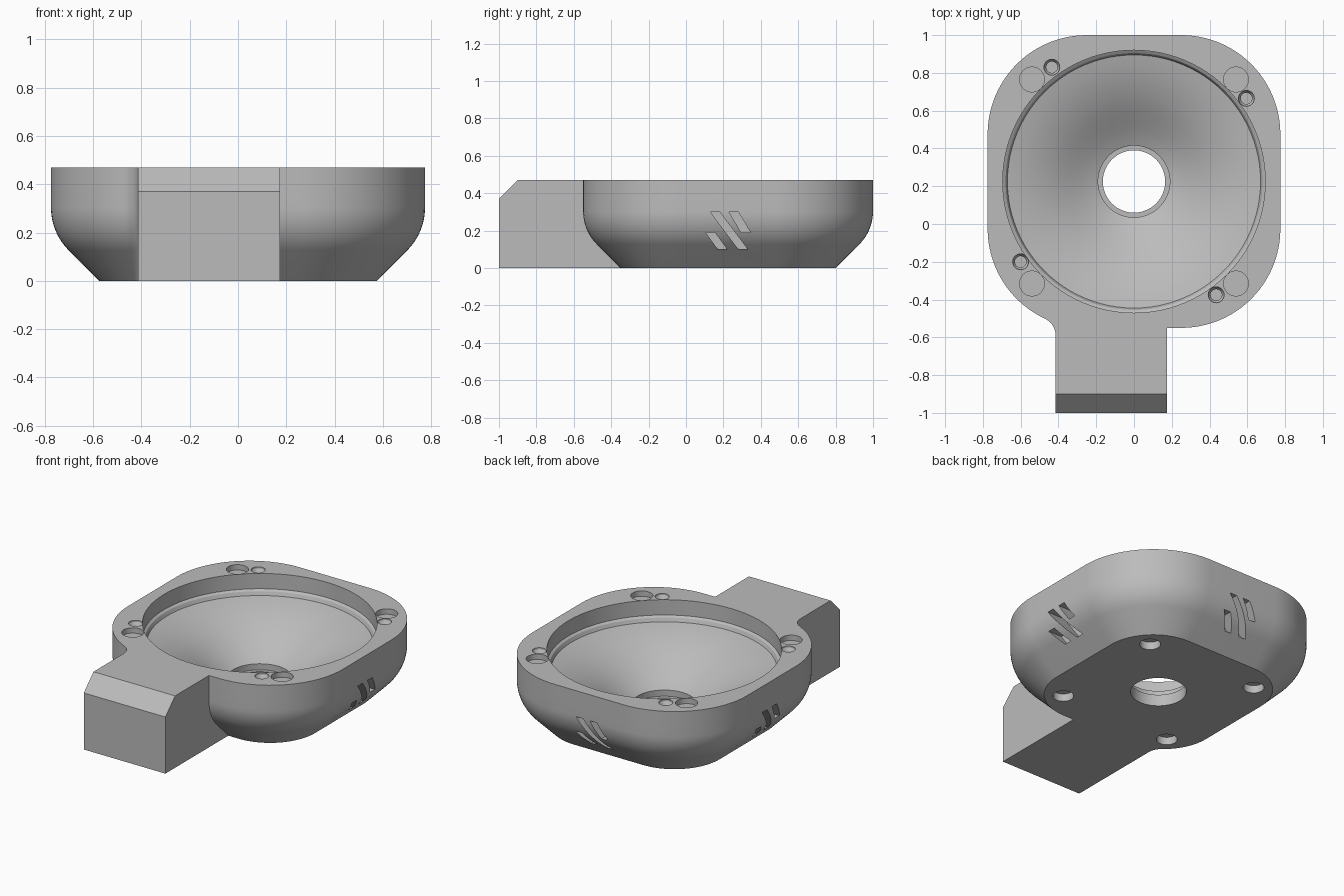
import bpy, bmesh
from math import sin, cos, pi, sqrt, atan2
from mathutils import Matrix, Vector

if "Cube" in bpy.data.objects:
    bpy.data.objects.remove(bpy.data.objects["Cube"])

CY, HALF, CORNER, TOP = 0.225, 0.775, 0.525, 0.47
STEM_L, STEM_R, FILLET = -0.415, 0.175, 0.1
OFF = HALF - CORNER

grey = bpy.data.materials.new("plain grey")
grey.use_nodes = True
grey.diffuse_color = (0.5, 0.5, 0.5, 1)
grey.node_tree.nodes["Principled BSDF"].inputs["Base Color"].default_value = (0.5, 0.5, 0.5, 1)


def arc(cx, cy, r, a0, a1, n):
    return [(cx + r * cos(a0 + (a1 - a0) * i / n), cy + r * sin(a0 + (a1 - a0) * i / n))
            for i in range(n + 1)]


def outline(inset, front):
    """Rounded square with a stem, one side of which blends in with a fillet."""
    r = CORNER - inset
    pts = [(STEM_R, CY - HALF + inset)]
    for sx, sy, a in ((1, -1, -pi / 2), (1, 1, 0), (-1, 1, pi / 2)):
        pts += arc(sx * OFF, CY + sy * OFF, r, a, a + pi / 2, 24)
    dx = STEM_L - FILLET + OFF
    dy = -sqrt((r + FILLET) ** 2 - dx ** 2)
    meet = atan2(dy, dx) + 2 * pi
    pts += arc(-OFF, CY - OFF, r, pi, meet, 18)
    pts += arc(dx - OFF, CY - OFF + dy, FILLET, meet - pi, 0, 10)[1:]
    return pts + [(STEM_L, front), (STEM_R, front)]


def loft(bm, rings):
    rings = [[bm.verts.new(p) for p in ring] for ring in rings]
    for low, high in zip(rings, rings[1:]):
        for i in range(len(low)):
            j = (i + 1) % len(low)
            bm.faces.new((low[i], low[j], high[j], high[i]))
    bm.faces.new(rings[0][::-1])
    bm.faces.new(rings[-1])


def lathe(bm, x, y, profile, n):
    """Turned solid, profile listed from bottom to top as (radius, height)."""
    loft(bm, [[(px, py, z) for px, py in arc(x, y, r, 0, 2 * pi, n)[:-1]] for r, z in profile])


def make(name, bm):
    bmesh.ops.recalc_face_normals(bm, faces=bm.faces)
    mesh = bpy.data.meshes.new(name)
    bm.to_mesh(mesh)
    mesh.materials.append(grey)
    ob = bpy.data.objects.new(name, mesh)
    bpy.context.scene.collection.objects.link(ob)
    return ob


# Housing: chamfered foot, rounded belly, upright wall, bevelled stem end
RHO = 0.25
SLOPE = 0.2 - RHO * (1 - cos(pi / 4))
levels = [(0, 0.2, -1)]
for i in range(13):
    a = pi / 4 * (1 - i / 12)
    levels.append((SLOPE + RHO * (sin(pi / 4) - sin(a)), RHO * (1 - cos(a)), -1))
levels += [(0.37, 0, -1), (TOP, 0, -0.9)]
bm = bmesh.new()
loft(bm, [[(x, y, z) for x, y in outline(d, front)] for z, d, front in levels])
housing = make("housing", bm)
solid = bm.calc_volume()
bm.free()

# Cutter: flared bowl with stepped centre bore
bm = bmesh.new()
lathe(bm, 0, CY, [(0.165, -0.1), (0.165, 0.075), (0.19, 0.075), (0.19, 0.115),
                  (0.23, 0.133), (0.27, 0.155), (0.315, 0.182), (0.36, 0.21),
                  (0.405, 0.237), (0.45, 0.261), (0.505, 0.286), (0.56, 0.307),
                  (0.615, 0.324), (0.67, 0.337), (0.68, 0.36), (0.695, 0.37),
                  (0.695, 0.6)], 96)

# Cutter: shallow corner recesses on top and underneath
for sx in (-1, 1):
    for sy in (-1, 1):
        lathe(bm, sx * 0.54, CY + sy * 0.54, [(0.066, TOP - 0.035), (0.066, 0.6)], 32)
        lathe(bm, sx * 0.4, CY + sy * 0.4, [(0.062, -0.1), (0.062, 0.05)], 32)

# Cutter: countersunk screw holes
for x, y in ((-0.435, 0.83), (0.595, 0.665), (-0.6, -0.2), (0.435, -0.375)):
    lathe(bm, x, y, [(0.03, TOP - 0.12), (0.03, TOP - 0.03), (0.042, TOP - 0.01), (0.042, 0.6)], 24)

# Cutter: three slanted slots on each of the plain sides
SLOTS = ((-0.095, -0.045, 0.3, 0.1, 0.15), (0.005, 0.055, 0.3, 0.19, 0.065),
         (-0.12, -0.07, 0.19, 0.1, 0.065))
for turn in range(3):
    spin = Matrix.Translation((0, CY, 0)) @ Matrix.Rotation(turn * pi / 2, 4, 'Z')
    for y0, y1, z1, z0, run in SLOTS:
        shape = ((y0, z1), (y1, z1), (y1 + run, z0), (y0 + run, z0))
        loft(bm, [[spin @ Vector((x, y, z)) for y, z in shape] for x in (0.65, 0.9)])
cutter = make("cutter", bm)
cutter.hide_render = True
bm.free()

# Cut the housing with the first solver that gives a sound solid
cut = housing.modifiers.new("cut", 'BOOLEAN')
cut.operation = 'DIFFERENCE'
cut.object = cutter
for solver in ('MANIFOLD', 'FLOAT', 'EXACT'):
    cut.solver = solver
    bpy.context.view_layer.update()
    bm = bmesh.new()
    bm.from_object(housing, bpy.context.evaluated_depsgraph_get())
    sound = 0.3 * solid < abs(bm.calc_volume()) < 0.95 * solid
    if sound:
        bm.to_mesh(housing.data)
    bm.free()
    if sound:
        break
housing.modifiers.remove(cut)
bpy.data.objects.remove(cutter)

# Smooth the curved faces, keep the edges crisp
bpy.context.view_layer.objects.active = housing
housing.select_set(True)
bpy.ops.object.shade_smooth_by_angle(angle=pi / 7)
